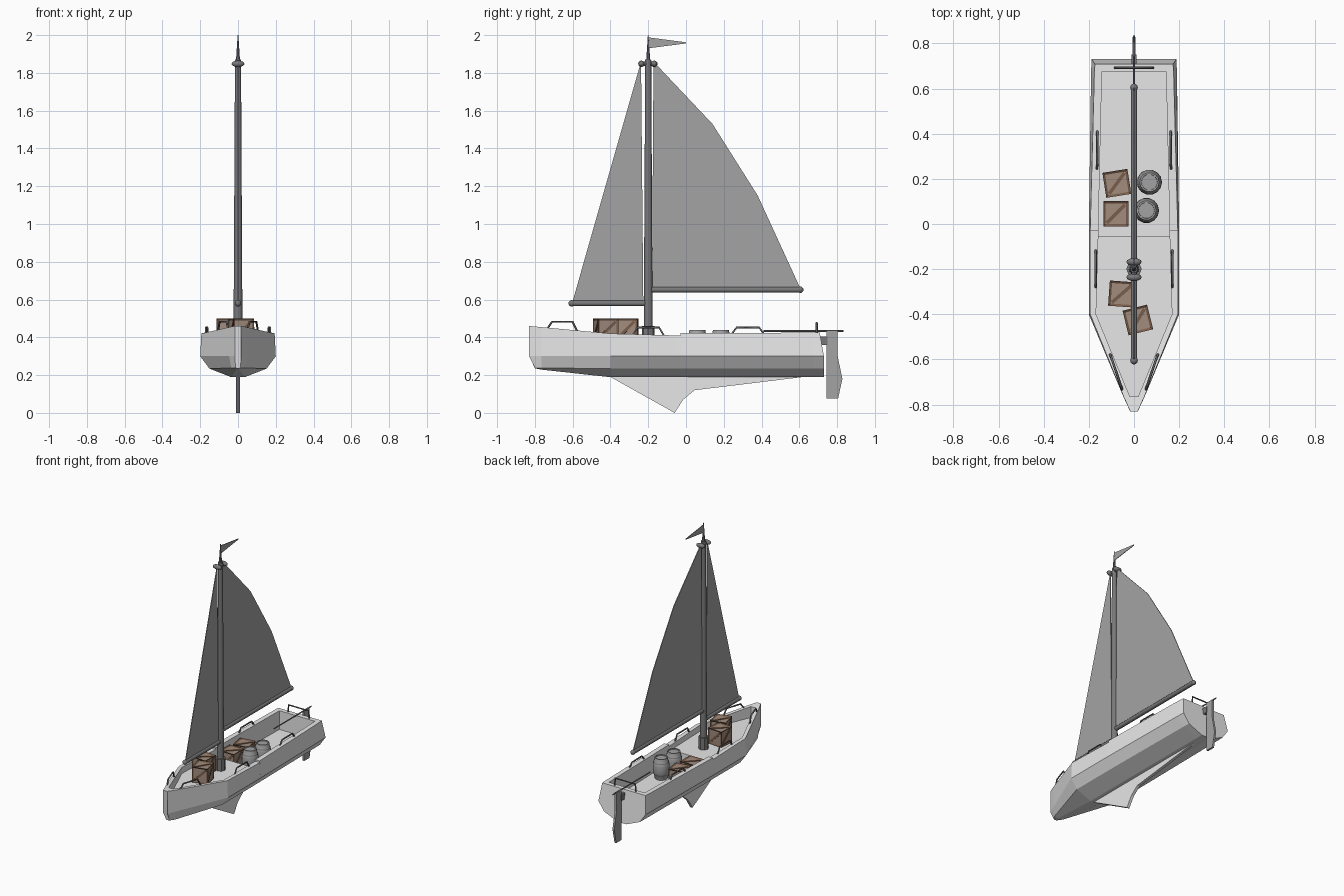
import bpy, bmesh, math
from mathutils import Matrix, Vector

cube = bpy.data.objects.get("Cube")
if cube:
    bpy.data.objects.remove(cube, do_unlink=True)


def material(name, r, g, b):
    m = bpy.data.materials.new(name)
    m.use_nodes = True
    m.diffuse_color = (r, g, b, 1)
    m.node_tree.nodes["Principled BSDF"].inputs["Base Color"].default_value = (r, g, b, 1)
    return m


HULL = material("pale grey hull", .8, .8, .8)
SAIL = material("grey sailcloth", .37, .37, .37)
SPAR = material("dark grey spar", .19, .19, .19)
METAL = material("dark metal", .13, .13, .13)
BARREL = material("barrel grey", .36, .36, .36)
PANEL = material("crate panel brown", .36, .265, .21)
FRAME = material("crate frame brown", .19, .11, .07)


def finish(name, bm, *mats):
    bmesh.ops.recalc_face_normals(bm, faces=bm.faces)
    me = bpy.data.meshes.new(name)
    bm.to_mesh(me)
    bm.free()
    for m in mats:
        me.materials.append(m)
    ob = bpy.data.objects.new(name, me)
    bpy.context.collection.objects.link(ob)
    return ob


def smooth(ob, angle=40):
    bpy.ops.object.select_all(action='DESELECT')
    ob.select_set(True)
    bpy.context.view_layer.objects.active = ob
    bpy.ops.object.shade_smooth_by_angle(angle=math.radians(angle))


def rod(name, a, b, r1, r2, mat, sides=10):
    """Tapered round bar from point a to point b."""
    a, b = Vector(a), Vector(b)
    d = b - a
    bm = bmesh.new()
    turn = d.to_track_quat('Z', 'Y').to_matrix().to_4x4()
    bmesh.ops.create_cone(bm, cap_ends=True, segments=sides, radius1=r1, radius2=r2,
                          depth=d.length, matrix=Matrix.Translation((a + b) / 2) @ turn)
    smooth(finish(name, bm, mat))


def ball(name, centre, radii, mat):
    bm = bmesh.new()
    bmesh.ops.create_uvsphere(bm, u_segments=12, v_segments=8, radius=1,
                              matrix=Matrix.Translation(centre) @ Matrix.Diagonal((*radii, 1)))
    smooth(finish(name, bm, mat), 60)


def plate(name, points, thick, mat):
    """Flat plate on the centre plane from a (y, z) outline."""
    bm = bmesh.new()
    sides = [[bm.verts.new((x, y, z)) for y, z in points] for x in (-thick / 2, thick / 2)]
    for s in sides:
        bm.faces.new(s)
    n = len(points)
    for i in range(n):
        j = (i + 1) % n
        bm.faces.new((sides[0][i], sides[0][j], sides[1][j], sides[1][i]))
    finish(name, bm, mat)


def tube(name, points, radius, mat):
    """Bent round bar through points."""
    cu = bpy.data.curves.new(name, 'CURVE')
    cu.dimensions = '3D'
    cu.bevel_depth = radius
    cu.bevel_resolution = 1
    cu.use_fill_caps = True
    sp = cu.splines.new('POLY')
    sp.points.add(len(points) - 1)
    for p, co in zip(sp.points, points):
        p.co = (*co, 1)
    cu.materials.append(mat)
    ob = bpy.data.objects.new(name, cu)
    bpy.context.collection.objects.link(ob)
    bpy.ops.object.select_all(action='DESELECT')
    ob.select_set(True)
    bpy.context.view_layer.objects.active = ob
    bpy.ops.object.convert(target='MESH')


# Hull: lofted stations (y, half width, rim z, inner half width, floor z)
DECK, WELL = .375, .29
stations = [
    (-.83, .017, .46, .010, .46), (-.765, .047, .454, .018, .454),
    (-.765, .047, .454, .018, DECK), (-.4, .2, .42, .168, DECK),
    (-.055, .2, .41, .158, DECK), (-.055, .2, .41, .158, WELL),
    (-.03, .2, .41, .158, WELL), (-.03, .2, .422, .158, WELL),
    (.675, .19, .425, .142, WELL), (.675, .19, .425, .142, .425),
    (.73, .188, .425, .14, .425)]
bm = bmesh.new()
rings = []
for y, w, zt, wi, zf in stations:
    t = min(1, max(0, (y + .83) / .43))
    low = y + .03 if y < -.8 else y
    rim = y - .022 if y > .7 else y
    lean = .97 - .07 * max(0, y)
    half = [(wi, rim, zf), (wi, rim, zt), (w * lean, rim, zt), (w, y, .3),
            (w * .76, low, .238 - .003 * t), (w * .18, low, .236 - .047 * t)]
    loop = half + [(-x, yy, z) for x, yy, z in reversed(half)]
    rings.append([bm.verts.new(p) for p in loop])
for a, b in zip(rings, rings[1:]):
    for i in range(len(a)):
        j = (i + 1) % len(a)
        bm.faces.new((a[i], a[j], b[j], b[i]))
bm.faces.new(rings[0])
bm.faces.new(rings[-1])
bmesh.ops.remove_doubles(bm, verts=bm.verts, dist=.0001)
bmesh.ops.dissolve_degenerate(bm, edges=bm.edges, dist=.0001)
finish("hull", bm, HULL)

# Keel fin, rudder and steering gear
plate("keel_fin", [(-.42, .2), (-.4, .19), (-.06, 0), (-.015, .07), (.045, .12),
                   (.62, .19), (.62, .2)], .02, HULL)
plate("rudder", [(.745, .435), (.745, .075), (.805, .075), (.828, .18), (.803, .3),
                 (.803, .435)], .014, SAIL)
plate("rudder_bracket", [(.70, .405), (.75, .405), (.75, .36), (.71, .36)], .024, SPAR)
rod("tiller", (0, .41, .434), (0, .835, .434), .0045, .0045, SPAR, 6)

# Mast and spars
rod("mast", (0, -.2, DECK), (0, -.2, 1.87), .024, .016, SPAR, 12)
rod("mast_collar", (0, -.2, DECK), (0, -.2, .46), .034, .034, SPAR, 8)
rod("mast_spike", (0, -.2, 1.86), (0, -.2, 2), .011, .002, SPAR, 8)
for label, start, end, z in (("main", -.19, .605, .652), ("jib", -.605, -.2, .58)):
    rod(label + "_boom", (0, start, z), (0, end, z), .015, .015, SPAR)
    tip = end if label == "main" else start
    ball(label + "_boom_tip", (0, tip, z), (.017, .017, .017), SPAR)
for label, y in (("front", -.236), ("rear", -.168)):
    ball(label + "_masthead_float", (0, y, 1.848), (.034, .017, .017), SPAR)
rod("masthead_axle", (0, -.236, 1.848), (0, -.168, 1.848), .012, .012, SPAR, 8)

# Sails and pennant
plate("main_sail", [(-.172, 1.86), (.14, 1.53), (.38, 1.15), (.605, .66), (-.18, .66)],
      .005, SAIL)
plate("jib_sail", [(-.238, 1.86), (-.602, .585), (-.226, .585)], .005, SAIL)
plate("pennant", [(-.2, 1.988), (0, 1.962), (0, 1.956), (-.2, 1.93)], .004, SAIL)

# Hand rails: foot (x, y, z) at both ends, with the height of the bar
rails = [("bow_rail", (.052, -.735, .445), (.106, -.575, .43), .482),
         ("middle_rail", (.17, -.285, .405), (.17, -.115, .405), .452),
         ("stern_side_rail", (.164, .24, .415), (.162, .415, .415), .452)]
for name, a, b, top in rails:
    for side, s in (("left", 1), ("right", -1)):
        p, q = Vector((a[0] * s, *a[1:])), Vector((b[0] * s, *b[1:]))
        u, v = p.lerp(q, .16), p.lerp(q, .84)
        u.z = v.z = top
        tube(side + "_" + name, [p, u, v, q], .0055, METAL)
tube("stern_rail", [(-.085, .692, .42), (-.08, .692, .477), (.08, .692, .477),
                    (.085, .692, .42)], .0055, METAL)


# Crates: recessed panels with a diagonal plank on every visible face
def crate(name, x, y, z, turn, size=.112):
    bm = bmesh.new()
    bmesh.ops.create_cube(bm, size=size)
    panels = bm.faces[:]
    bmesh.ops.inset_individual(bm, faces=panels, thickness=.015, depth=-.006)
    for f in bm.faces:
        f.material_index = 1
    for f in panels:
        f.material_index = 0
    spins = [Matrix()] + [Matrix.Rotation(k * math.pi / 2, 4, 'Z')
                          @ Matrix.Rotation(math.pi / 2, 4, 'X') for k in range(4)]
    for m in spins:
        plank = bmesh.ops.create_cube(bm, size=1, matrix=m @ Matrix.Translation(
            (0, 0, size / 2 - .005)) @ Matrix.Rotation(math.pi / 4, 4, 'Z')
            @ Matrix.Diagonal((.114, .015, .006, 1)))
        for v in plank["verts"]:
            for f in v.link_faces:
                f.material_index = 1
    ob = finish(name, bm, PANEL, FRAME)
    ob.location = (x, y, z + size / 2)
    ob.rotation_euler.z = math.radians(turn)


crate("rear_crate_a", -.08, .045, WELL, 0)
crate("rear_crate_b", -.076, .18, WELL, 9)
crate("front_crate_a", -.055, -.31, DECK + .012, -4)
crate("front_crate_b", .017, -.425, DECK + .012, 14)


# Barrels: turned profile (radius, height) with dark hoops
def barrel(name, x, y):
    profile = [(0, 0), (.043, 0), (.049, .03), (.052, .036), (.055, .05), (.056, .075),
               (.055, .1), (.052, .114), (.049, .12), (.043, .15), (.036, .15), (.035, .144),
               (0, .144)]
    bm = bmesh.new()
    vs = [bm.verts.new((r, 0, z)) for r, z in profile]
    es = [bm.edges.new(p) for p in zip(vs, vs[1:])]
    bmesh.ops.spin(bm, geom=vs + es, cent=(0, 0, 0), axis=(0, 0, 1),
                   angle=math.tau, steps=14, use_merge=True)
    bmesh.ops.remove_doubles(bm, verts=bm.verts, dist=.0005)
    for f in bm.faces:
        c = f.calc_center_median()
        f.material_index = 1 if .030 < c.z < .036 or .114 < c.z < .12 else 0
    ob = finish(name, bm, BARREL, SPAR)
    ob.location = (x, y, WELL)
    smooth(ob, 30)


barrel("barrel_front", .055, .06)
barrel("barrel_rear", .068, .185)
